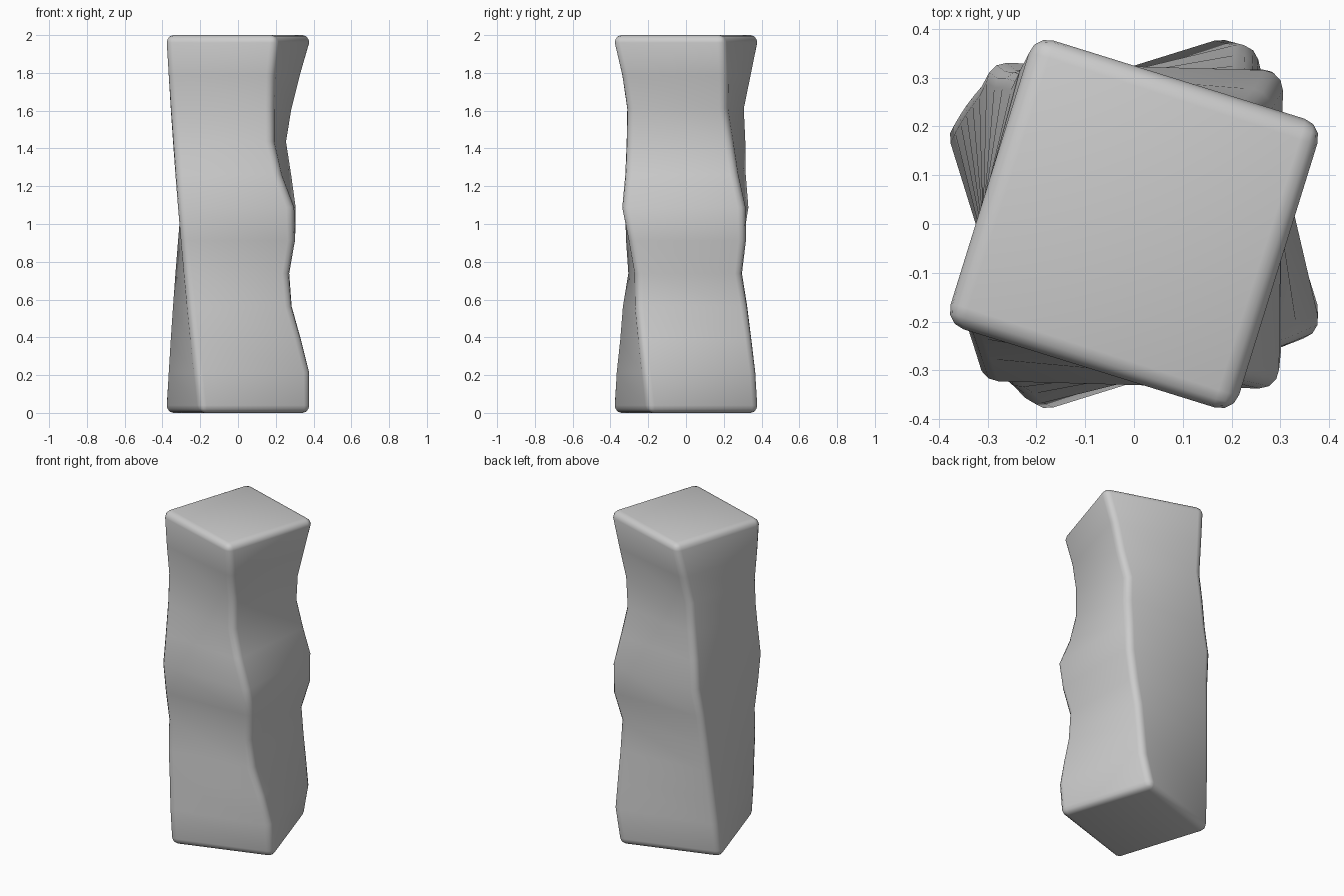
import bpy, bmesh, math

if "Cube" in bpy.data.objects:
    bpy.data.objects.remove(bpy.data.objects["Cube"])

HALF, BEVEL, HEIGHT, STEPS = 0.31, 0.04, 2.0, 11
TWIST = math.radians(18)
STEP = (HEIGHT - 2 * BEVEL) / STEPS

# wobble of each vertical edge at the 12 levels: (sign x, sign y) -> (x offsets, y offsets)
ZERO = [0] * 12
WOBBLE = {
    (1, -1): ([0, .01, -.023, -.06, -.06, -.016, -.005, -.055, -.078, -.06, -.037, 0],
              [0, 0, 0, 0, .015, 0, -.02, .01, .03, .045, .03, 0]),
    (1, 1): ([0, .02, 0, -.02, -.03, 0, -.012, -.05, -.09, -.073, -.04, 0],
             [0, 0, -.01, -.02, -.035, 0, .013, -.01, -.02, -.03, -.01, 0]),
    (-1, 1): (ZERO, [0, 0, 0, 0, 0, 0, .013, -.015, -.03, -.05, -.025, 0]),
    (-1, -1): (ZERO, [0, 0, .008, .01, .026, 0, -.02, .01, .035, .045, .02, 0]),
}

# rounded box
bm = bmesh.new()
bmesh.ops.create_cube(bm, size=1)
for v in bm.verts:
    v.co.x *= 2 * HALF
    v.co.y *= 2 * HALF
    v.co.z = (v.co.z + 0.5) * HEIGHT
bmesh.ops.bevel(bm, geom=bm.edges[:], offset=BEVEL, segments=3, profile=0.5,
                affect='EDGES')

# level cuts
for i in range(1, STEPS):
    bmesh.ops.bisect_plane(bm, geom=bm.verts[:] + bm.edges[:] + bm.faces[:],
                           plane_co=(0, 0, BEVEL + i * STEP), plane_no=(0, 0, 1))

# twist and wobble
for v in bm.verts:
    x, y, z = v.co
    level = min(STEPS, max(0, round((z - BEVEL) / STEP)))
    dx, dy = WOBBLE[(1 if x > 0 else -1, 1 if y > 0 else -1)]
    a = TWIST * (1 - 2 * z / HEIGHT)
    v.co.x = x * math.cos(a) - y * math.sin(a) + dx[level]
    v.co.y = x * math.sin(a) + y * math.cos(a) + dy[level]

bmesh.ops.recalc_face_normals(bm, faces=bm.faces[:])
for f in bm.faces:
    f.smooth = True
mesh = bpy.data.meshes.new("twisted_pillar")
bm.to_mesh(mesh)
bm.free()
pillar = bpy.data.objects.new("twisted_pillar", mesh)
bpy.context.collection.objects.link(pillar)
